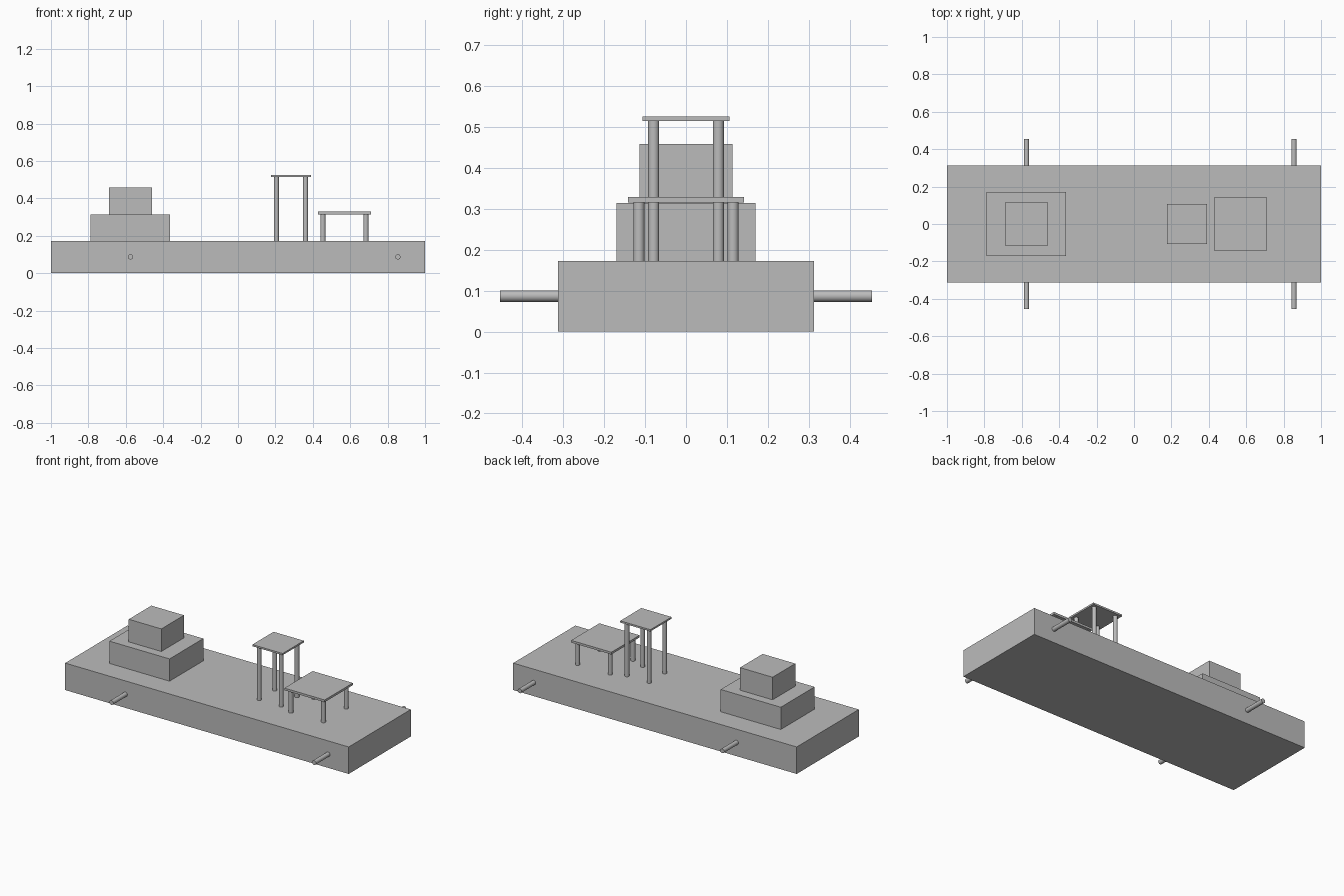
import bpy
import math

cube = bpy.data.objects.get("Cube")
if cube:
    bpy.data.objects.remove(cube, do_unlink=True)

grey = bpy.data.materials.new("plain_grey")
grey.use_nodes = True
colour = (0.5, 0.5, 0.5, 1)
grey.diffuse_color = colour
grey.node_tree.nodes["Principled BSDF"].inputs["Base Color"].default_value = colour


def box(name, x, size_x, size_y, bottom, top):
    """Box centred on y = 0 between two heights."""
    bpy.ops.mesh.primitive_cube_add(size=1, location=(x, 0, (bottom + top) / 2))
    ob = bpy.context.object
    ob.name = name
    ob.scale = (size_x, size_y, top - bottom)
    bpy.ops.object.transform_apply(location=False, rotation=False, scale=True)
    ob.data.materials.append(grey)


def rod(name, location, radius, length, tilt=0):
    """Smooth round rod, upright unless tilted about x."""
    bpy.ops.mesh.primitive_cylinder_add(vertices=32, radius=radius, depth=length,
                                        location=location, rotation=(tilt, 0, 0))
    ob = bpy.context.object
    ob.name = name
    ob.data.materials.append(grey)
    bpy.ops.object.shade_smooth_by_angle(angle=math.radians(40))


def table(name, x, width, leg_x, leg_y, underside, top):
    """Square slab on four round legs standing on the deck."""
    box(name + "_top", x, width, width, underside, top)
    for x_side, x_name in ((-1, "right"), (1, "left")):
        for y_side, y_name in ((-1, "front"), (1, "back")):
            rod(f"{name}_{y_name}_{x_name}_leg",
                (x + x_side * leg_x, y_side * leg_y, (DECK + underside) / 2),
                0.0135, underside - DECK)


# Base slab and stepped blocks
DECK = 0.172
HALF_WIDTH = 0.313
box("base", 0, 2, 2 * HALF_WIDTH, 0, DECK)
box("lower_block", -0.576, 0.424, 0.34, DECK, 0.314)
box("upper_block", -0.576, 0.23, 0.228, 0.314, 0.458)

# Two tables
table("tall_table", 0.283, 0.213, 0.078, 0.079, 0.515, 0.526)
table("short_table", 0.569, 0.284, 0.115, 0.115, 0.315, 0.329)

# Side pins
PIN_END = 0.455
for x, place in ((-0.575, "right"), (0.855, "left")):
    for side, face in ((-1, "front"), (1, "back")):
        rod(f"{face}_{place}_pin", (x, side * (HALF_WIDTH + PIN_END) / 2, 0.087),
            0.014, PIN_END - HALF_WIDTH, math.pi / 2)
